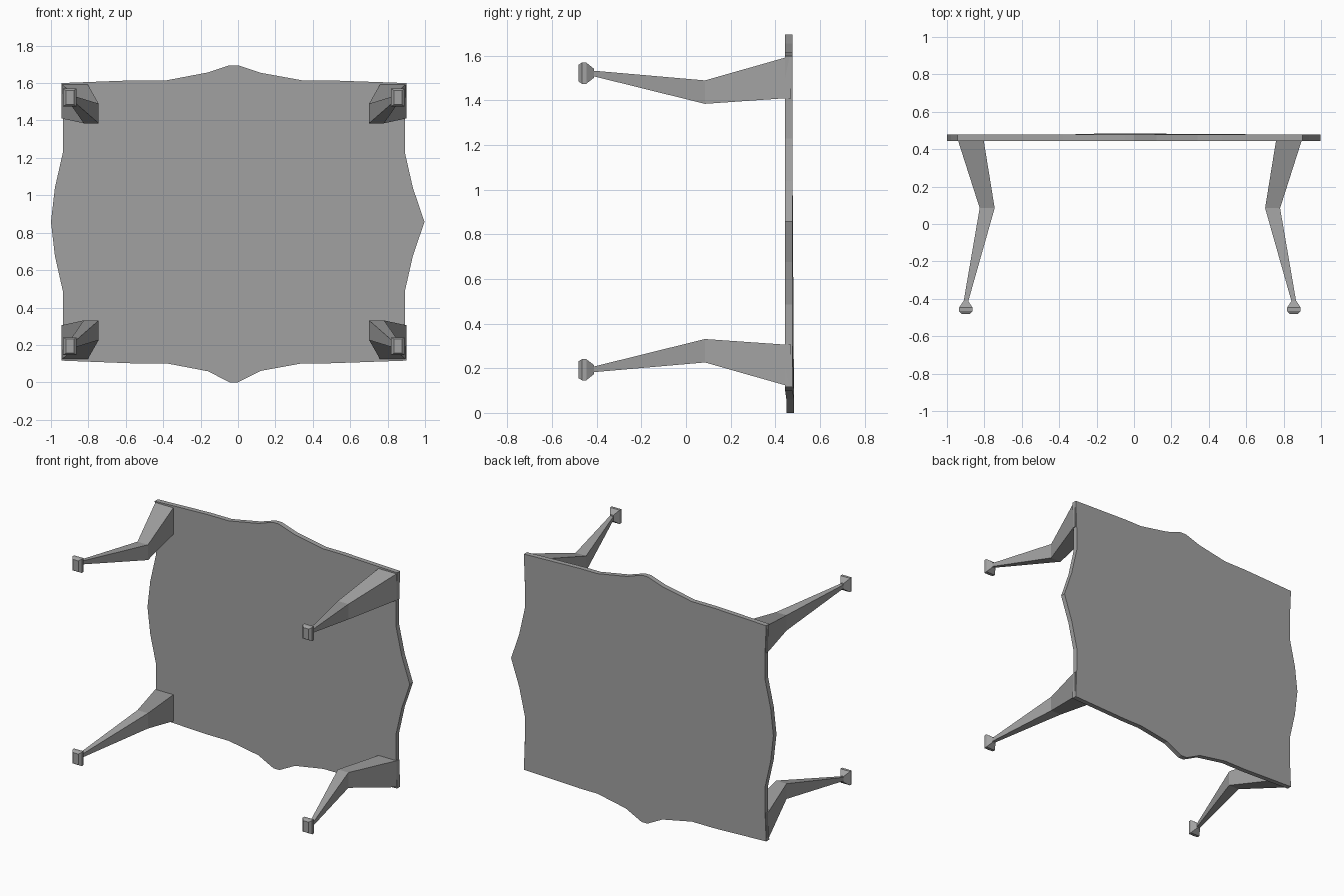
import bpy
import bmesh

cube = bpy.data.objects.get("Cube")
if cube:
    bpy.data.objects.remove(cube, do_unlink=True)

MID_X, MID_Z = -0.022, 0.858      # symmetry centre of the table
FRONT, BACK = 0.444, 0.478        # faces of the tabletop

grey = bpy.data.materials.new("plain grey")
grey.use_nodes = True
colour = (0.36, 0.36, 0.36, 1)
grey.diffuse_color = colour
grey.node_tree.nodes["Principled BSDF"].inputs["Base Color"].default_value = colour


def loft(name, rings):
    """Join equal-length rings of points into a closed solid."""
    bm = bmesh.new()
    loops = [[bm.verts.new(p) for p in ring] for ring in rings]
    n = len(loops[0])
    for a, b in zip(loops, loops[1:]):
        for i in range(n):
            j = (i + 1) % n
            bm.faces.new((a[i], a[j], b[j], b[i]))
    bm.faces.new(loops[0])
    bm.faces.new(loops[-1])
    bmesh.ops.recalc_face_normals(bm, faces=bm.faces)
    mesh = bpy.data.meshes.new(name)
    bm.to_mesh(mesh)
    bm.free()
    mesh.materials.append(grey)
    obj = bpy.data.objects.new(name, mesh)
    bpy.context.collection.objects.link(obj)
    return obj


# Tabletop: scalloped outline, upper edge left to right, then round the side
upper = [(-0.945, 1.6), (-0.55, 1.615), (-0.38, 1.615), (-0.16, 1.657),
         (-0.045, 1.695), (0, 1.695), (0.12, 1.655), (0.34, 1.615),
         (0.47, 1.615), (0.9, 1.6)]
side = [(0.892, 1.4), (0.892, 1.23), (0.935, 1.04), (0.997, 0.858)]
right = side + [(x, 2 * MID_Z - z) for x, z in reversed(side[:-1])]
lower = [(x, max(0, 2 * MID_Z - z - 0.021 * (z > 1.69))) for x, z in reversed(upper)]
left = [(max(-1, 2 * MID_X - x), z) for x, z in reversed(right)]
outline = upper + right + lower + left


def lean(z):
    # the lower crest sweeps slightly backward
    return 0.006 if z < 0.08 else 0


loft("tabletop", [[(x, y + lean(z), z) for x, z in outline] for y in (FRONT, BACK)])

# Legs and feet: sections given as y, x range, z range
leg = [(0.47, -0.945, -0.805, 1.41, 1.6),
       (FRONT, -0.94, -0.803, 1.41, 1.592),
       (0.085, -0.825, -0.745, 1.385, 1.49),
       (-0.42, -0.912, -0.888, 1.51, 1.534)]
foot = [(-0.412, -0.912, -0.886, 1.502, 1.542),
        (-0.447, -0.935, -0.863, 1.475, 1.57),
        (-0.466, -0.935, -0.863, 1.475, 1.57),
        (-0.482, -0.92, -0.878, 1.485, 1.56)]


def section(y, x0, x1, z0, z1, flip_x, flip_z):
    ring = []
    for x, z in ((x0, z0), (x1, z0), (x1, z1), (x0, z1)):
        ring.append((2 * MID_X - x if flip_x else x, y,
                     2 * MID_Z - z if flip_z else z))
    return ring


for flip_x, side_name in enumerate(("right", "left")):
    for flip_z, level in enumerate(("upper", "lower")):
        for part, rows in (("leg", leg), ("foot", foot)):
            loft(f"{level}_{side_name}_{part}",
                 [section(*row, flip_x, flip_z) for row in rows])
